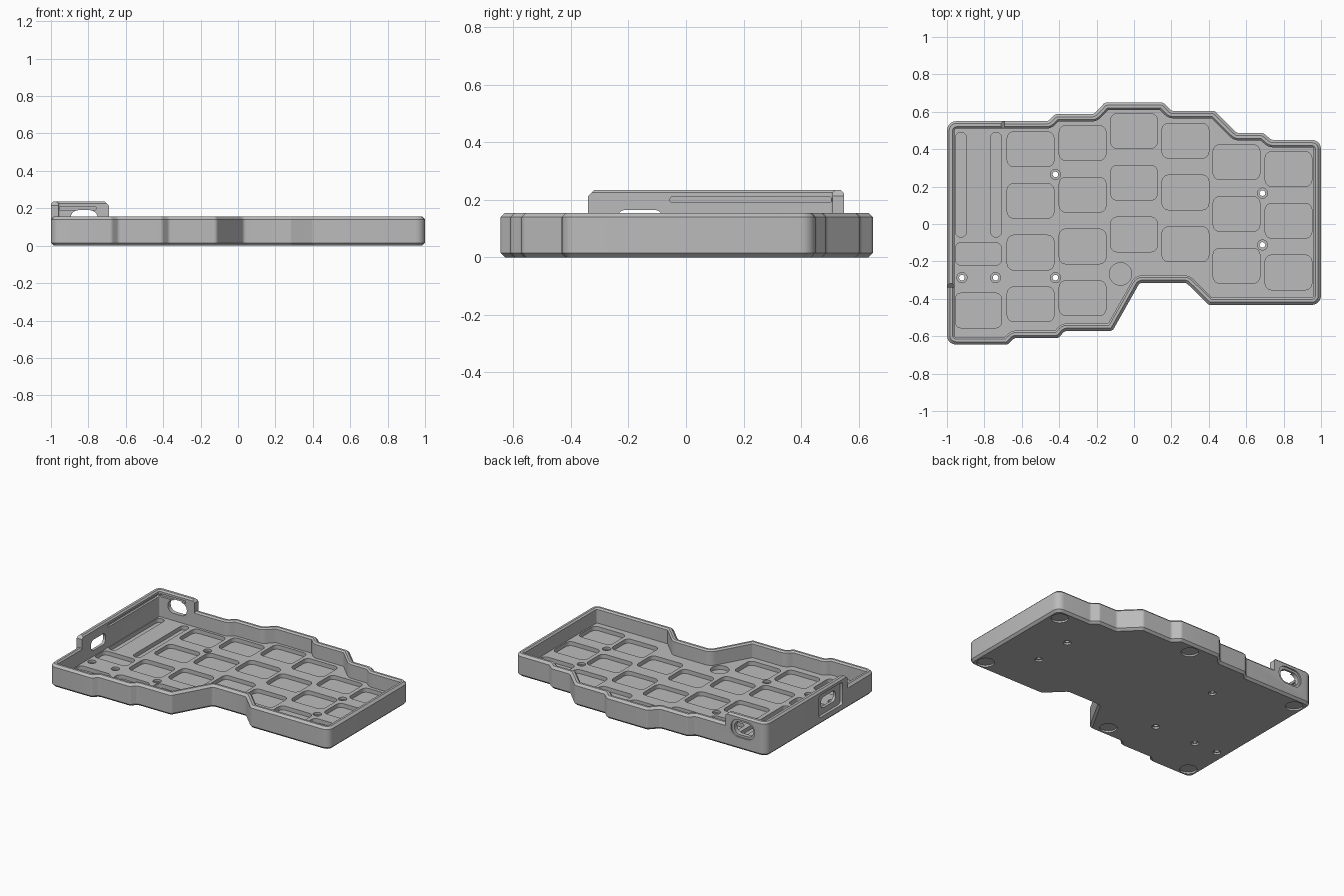
import bpy, bmesh, math
from mathutils import Vector

if "Cube" in bpy.data.objects:
    bpy.data.objects.remove(bpy.data.objects["Cube"])

grey = bpy.data.materials.new("case_grey")
grey.diffuse_color = (0.5, 0.5, 0.5, 1)
grey.use_nodes = True
grey.node_tree.nodes["Principled BSDF"].inputs["Base Color"].default_value = grey.diffuse_color


def fillet(pts, radii, inset=0.0, seg=5):
    """Inset a counter-clockwise polygon and round its corners."""
    out, n = [], len(pts)
    P = [Vector(p) for p in pts]
    for i in range(n):
        d1 = (P[i] - P[i - 1]).normalized()
        d2 = (P[(i + 1) % n] - P[i]).normalized()
        n1, n2 = Vector((-d1.y, d1.x)), Vector((-d2.y, d2.x))
        corner = P[i] + (n1 + n2) * inset / (1 + n1.dot(n2))
        turn = math.atan2(d1.x * d2.y - d1.y * d2.x, d1.dot(d2))
        side = 1 if turn > 0 else -1
        r = max(radii[i] - side * inset, 0.006)
        start = corner - d1 * r * math.tan(abs(turn) / 2)
        centre = start + n1 * side * r
        a0 = math.atan2(start.y - centre.y, start.x - centre.x)
        for k in range(seg + 1):
            a = a0 + turn * k / seg
            out.append((centre.x + r * math.cos(a), centre.y + r * math.sin(a)))
    return out


def rect(x0, x1, y0, y1, r):
    return fillet([(x0, y0), (x1, y0), (x1, y1), (x0, y1)], [r] * 4)


def circle(x, y, r, n=32):
    return [(x + r * math.cos(2 * math.pi * i / n), y + r * math.sin(2 * math.pi * i / n)) for i in range(n)]


def loft(bm, rings, closed=False, axis="z"):
    """Skin (outline, height) rings; cap the ends or close into a tube."""
    place = {"z": lambda u, v, h: (u, v, h), "x": lambda u, v, h: (h, u, v),
             "y": lambda u, v, h: (u, h, v)}[axis]
    loops = [[bm.verts.new(place(u, v, h)) for u, v in o] for o, h in rings]
    n = len(loops[0])
    for a, b in list(zip(loops, loops[1:])) + ([(loops[-1], loops[0])] if closed else []):
        for i in range(n):
            j = (i + 1) % n
            bm.faces.new((a[i], a[j], b[j], b[i]))
    if not closed:
        bm.faces.new(loops[0][::-1])
        bm.faces.new(loops[-1])


def finish(bm, name):
    bmesh.ops.recalc_face_normals(bm, faces=bm.faces)
    me = bpy.data.meshes.new(name)
    bm.to_mesh(me)
    bm.free()
    me.materials.append(grey)
    ob = bpy.data.objects.new(name, me)
    bpy.context.collection.objects.link(ob)
    return ob


def prisms(name, shapes, lo, hi, axis="z"):
    bm = bmesh.new()
    for s in shapes:
        loft(bm, [(s, lo), (s, hi)], axis=axis)
    return finish(bm, name)


def boolean(ob, cutter, op="DIFFERENCE"):
    m = ob.modifiers.new("cut", "BOOLEAN")
    m.solver, m.operation, m.object = "EXACT", op, cutter
    bpy.context.view_layer.objects.active = ob
    bpy.ops.object.modifier_apply(modifier=m.name)


# stepped outline of the case, counter-clockwise from front left
outline = [(-1, -.645), (-.675, -.645), (-.64, -.61), (-.405, -.61), (-.37, -.572), (-.115, -.572),
           (.03, -.315), (.28, -.315), (.40, -.433), (1, -.433), (1, .45), (.735, .45), (.69, .487),
           (.55, .487), (.43, .605), (.20, .605), (.155, .65), (-.155, .65), (-.215, .588),
           (-.42, .588), (-.46, .55), (-1, .55)]
radii = [.05 if abs(x) == 1 else .025 for x, y in outline]


def ring(inset, z):
    return fillet(outline, radii, inset), z


# tray: chamfered wall around a sunken floor
FLOOR, RIM, TOP = .05, .155, .235
bm = bmesh.new()
loft(bm, [ring(.015, 0), ring(0, .015), ring(0, RIM - .015), ring(.015, RIM), ring(.03, RIM),
          ring(.04, RIM - .01), ring(.04, FLOOR)])
tray = finish(bm, "tray")

# raised wall around the left rear corner
bm = bmesh.new()
loft(bm, [ring(0, .12), ring(0, TOP - .012), ring(.012, TOP), ring(.03, TOP), ring(.04, TOP - .01),
          ring(.04, .12)], closed=True)
raised = finish(bm, "raised_wall")
limit = prisms("limit", [[(-1.2, -.34), (-.69, -.34), (-.69, 1), (-1.2, 1)]], 0, TOP + .001)
bm = bmesh.new()
bm.from_mesh(limit.data)
bmesh.ops.bevel(bm, geom=[e for e in bm.edges if all(v.co.z > .2 for v in e.verts)],
                offset=.022, segments=1, affect="EDGES")
bm.to_mesh(limit.data)
bm.free()
boolean(raised, limit, "INTERSECT")
bpy.data.objects.remove(limit)

# floor pockets: key columns (x, rear key y, key count)
pockets = []
for x, y, n in [(-.553, .40, 4), (-.275, .433, 4), (0, .497, 3), (.275, .445, 3), (.548, .33, 3), (.826, .294, 3)]:
    for k in range(n):
        c = y - .2765 * k
        pockets.append(rect(x - .125, x + .125, c - .093, c + .093, .035))
pockets += [rect(-.955, -.895, -.07, .49, .029), rect(-.767, -.708, -.07, .49, .029),
            rect(-.955, -.708, -.22, -.10, .03), rect(-.955, -.708, -.555, -.37, .03),
            circle(-.072, -.267, .06)]
cutters = [prisms("pockets", pockets, .022, .1)]

# foot recesses underneath
feet = [(.92, .37), (.92, -.355), (.02, .57), (-.92, .47), (-.2, -.49), (-.92, -.565)]
cutters.append(prisms("feet", [circle(x, y, .055) for x, y in feet], -.05, .012))

# stepped screw holes
bm = bmesh.new()
for x, y in [(-.92, -.287), (-.74, -.287), (-.42, -.287), (-.42, .265), (.687, .165), (.687, -.112)]:
    loft(bm, [(circle(x, y, r, 24), z) for r, z in
              [(.025, -.05), (.025, .012), (.015, .012), (.015, .035), (.027, .035), (.027, .1)]])
cutters.append(finish(bm, "screw_holes"))

# side and rear ports with outer recesses, and board grooves inside the raised wall
cutters += [prisms("side_recess", [rect(-.29, -.03, .05, .205, .02)], -1.1, -.98, "x"),
            prisms("side_port", [rect(-.24, -.08, .09, .165, .03)], -1.1, -.94, "x"),
            prisms("rear_recess", [rect(-.91, -.73, .085, .205, .055)], .54, .7, "y"),
            prisms("rear_port", [rect(-.895, -.75, .10, .19, .042)], .5, .7, "y"),
            prisms("side_groove", [rect(-.055, .505, .19, .21, .002)], -.975, -.92, "x"),
            prisms("rear_groove", [rect(-.955, -.76, .19, .21, .002)], .48, .525, "y")]
for c in cutters:
    boolean(tray, c)
    if "_" in c.name and c.name != "screw_holes":
        boolean(raised, c)
for c in cutters:
    bpy.data.objects.remove(c)

# smooth the rounded corners, keep chamfers crisp
for ob in (tray, raised):
    bpy.ops.object.select_all(action="DESELECT")
    ob.select_set(True)
    bpy.context.view_layer.objects.active = ob
    bpy.ops.object.shade_smooth_by_angle(angle=math.radians(25))
